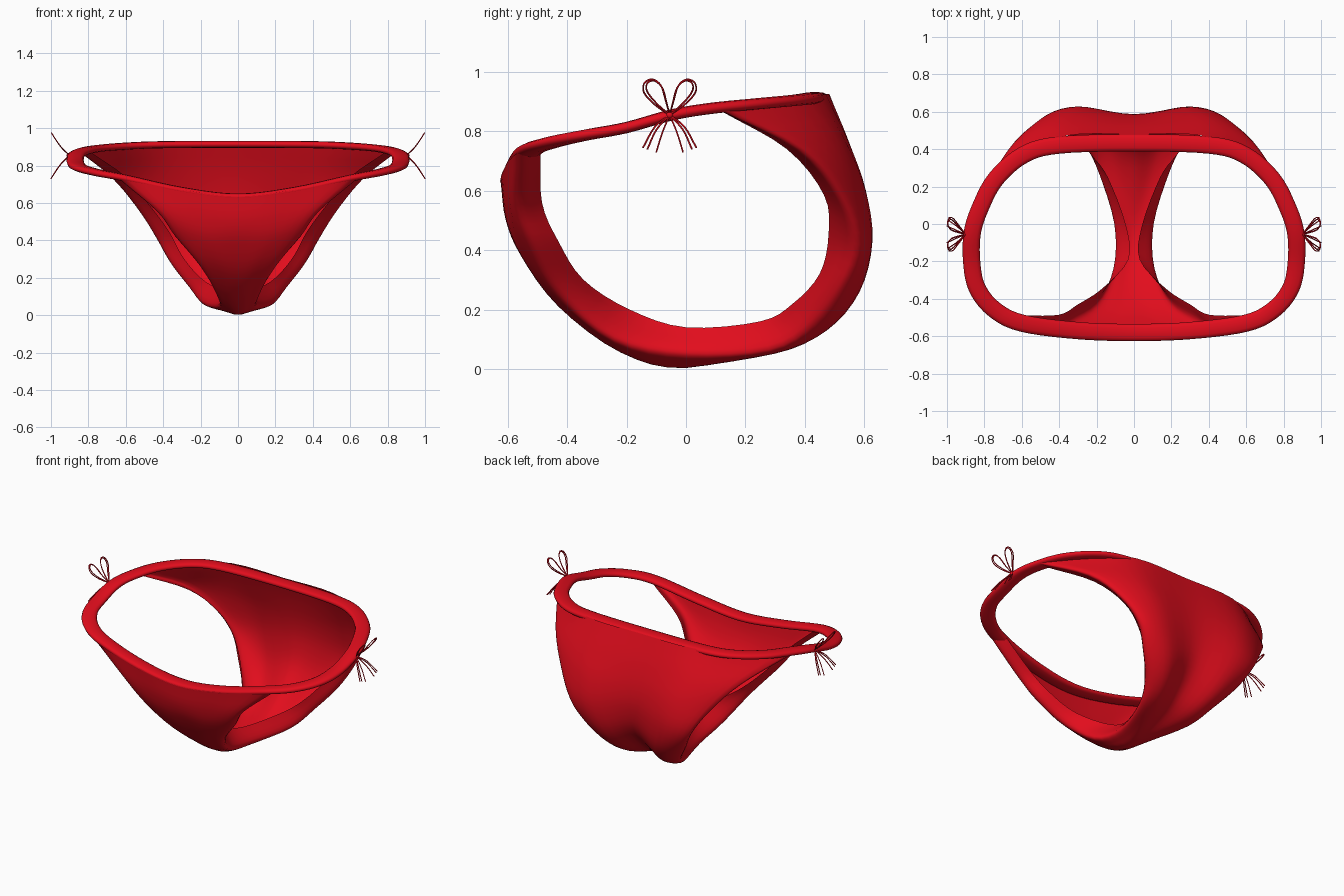
import bpy, math
from mathutils import Vector

if "Cube" in bpy.data.objects:
    bpy.data.objects.remove(bpy.data.objects["Cube"])

red = bpy.data.materials.new("red_fabric")
red.diffuse_color = (0.76, 0.004, 0.012, 1)
red.use_nodes = True
red.node_tree.nodes["Principled BSDF"].inputs["Base Color"].default_value = red.diffuse_color


def spline(pts, n, closed=False):
    """Smooth curve through the given points."""
    p = [Vector(q) for q in pts]
    if closed:
        p = [p[-1]] + p + p[:2]
    else:
        p = [2 * p[0] - p[1]] + p + [2 * p[-1] - p[-2]]
    out = []
    for a, b, c, d in zip(p, p[1:], p[2:], p[3:]):
        for k in range(n):
            t = k / n
            out.append(0.5 * (2 * b + (c - a) * t + (2 * a - 5 * b + 4 * c - d) * t ** 2
                              + (3 * b - a - 3 * c + d) * t ** 3))
    if not closed:
        out.append(p[-2])
    return out


def grid_object(name, rows, wrap=False):
    """Skin a list of equal-length rows; wrap closes both directions."""
    nr, nc = len(rows), len(rows[0])
    faces = []
    for r in range(nr if wrap else nr - 1):
        for c in range(nc if wrap else nc - 1):
            r2, c2 = (r + 1) % nr, (c + 1) % nc
            faces.append((r * nc + c, r2 * nc + c, r2 * nc + c2, r * nc + c2))
    me = bpy.data.meshes.new(name)
    me.from_pydata([v for row in rows for v in row], [], faces)
    me.materials.append(red)
    me.polygons.foreach_set("use_smooth", [True] * len(faces))
    me.update()
    ob = bpy.data.objects.new(name, me)
    bpy.context.collection.objects.link(ob)
    return ob


# Body panel: front waist, under the crotch, up to the back waist
# each row: centre (y,z), middle (x,y,z), leg edge (x,y,z), turned-in lip (x,y,z)
sections = [
    (-.625, .635, .30, -.615, .67, .62, -.57, .725, .59, -.49, .73),
    (-.607, .50, .22, -.60, .52, .42, -.575, .55, .40, -.485, .56),
    (-.555, .38, .17, -.555, .39, .33, -.525, .42, .30, -.43, .43),
    (-.43, .21, .10, -.44, .23, .20, -.43, .26, .17, -.345, .30),
    (-.22, .055, .06, -.23, .07, .11, -.24, .11, .03, -.19, .20),
    (0, .003, .05, 0, .015, .105, 0, .055, .045, 0, .14),
    (.30, .08, .11, .30, .052, .19, .28, .065, .14, .25, .16),
    (.45, .19, .16, .475, .13, .26, .43, .15, .22, .36, .22),
    (.55, .32, .22, .585, .26, .36, .53, .28, .30, .45, .32),
    (.585, .46, .29, .628, .43, .44, .58, .42, .37, .48, .45),
    (.58, .60, .34, .605, .60, .54, .53, .58, .47, .465, .585),
    (.54, .76, .40, .54, .76, .67, .40, .74, .60, .34, .74),
    (.478, .925, .46, .445, .922, .84, .13, .885, .785, .115, .87),
]
controls = []
for s in sections:
    half = [s[8:11], s[5:8], s[2:5]]
    mirror = [(-x, y, z) for x, y, z in half]
    controls.append(mirror + [(0, s[0], s[1])] + half[::-1])
columns = [spline([row[c] for row in controls], 4) for c in range(7)]
rows = [spline([col[r] for col in columns], 5) for r in range(len(columns[0]))]
grid_object("body_panel", rows)

# Waistband and side straps: flattened tube round the whole waist
half = [(0, -.58, .632), (.3, -.57, .667), (.6, -.53, .733), (.75, -.455, .762),
        (.84, -.34, .787), (.868, -.2, .813), (.865, -.05, .855), (.825, .08, .877),
        (.74, .24, .893), (.59, .37, .905), (.4, .422, .912), (0, .434, .914)]
loop = spline(half + [(-x, y, z) for x, y, z in half[-2:0:-1]], 5, True)
band = []
for i, p in enumerate(loop):
    tangent = loop[(i + 1) % len(loop)] - loop[i - 1]
    side = Vector((tangent.y, -tangent.x, 0)).normalized()
    up = side.cross(tangent).normalized()
    if up.z < 0:
        up = -up
    h = .019
    band.append([p + side * .046 * math.copysign(abs(math.cos(a)) ** .8, math.cos(a))
                 + up * h * math.copysign(abs(math.sin(a)) ** .8, math.sin(a))
                 for a in (2 * math.pi * k / 12 for k in range(12))])
grid_object("waistband", band, True)

# Bows: thin cord loops and tails tied at each hip
loops = [[(0, 0), (.05, .035), (.086, .075), (.085, .108), (.058, .12), (.03, .1), (.014, .05), (0, 0)],
         [(0, 0), (.045, .04), (.076, .08), (.075, .108), (.05, .115), (.024, .09), (.01, .04), (0, 0)]]
tails = [[(0, 0), (.05, -.04), (.09, -.11)], [(0, 0), (.045, -.05), (.075, -.115)],
         [(0, 0), (.025, -.06), (.045, -.125)]]
for sx, label in ((-1, "left"), (1, "right")):
    cu = bpy.data.curves.new(label + "_bow", "CURVE")
    cu.dimensions = "3D"
    cu.bevel_depth = .003
    cu.bevel_resolution = 1
    for path in loops + tails:
        for sy in (-1, 1):
            pts = spline([(sx * (.9 + .097 * (abs(z) / .12) ** .75), -.055 + sy * y, .855 + z)
                          for y, z in path], 4)
            sp = cu.splines.new("POLY")
            sp.points.add(len(pts) - 1)
            for q, v in zip(sp.points, pts):
                q.co = (*v, 1)
    cu.materials.append(red)
    bpy.context.collection.objects.link(bpy.data.objects.new(label + "_bow", cu))
    # Knot
    bpy.ops.mesh.primitive_uv_sphere_add(segments=12, ring_count=8, radius=.012,
                                         location=(sx * .905, -.055, .855))
    knot = bpy.context.object
    knot.name = label + "_knot"
    knot.data.materials.append(red)
    bpy.ops.object.shade_smooth()
